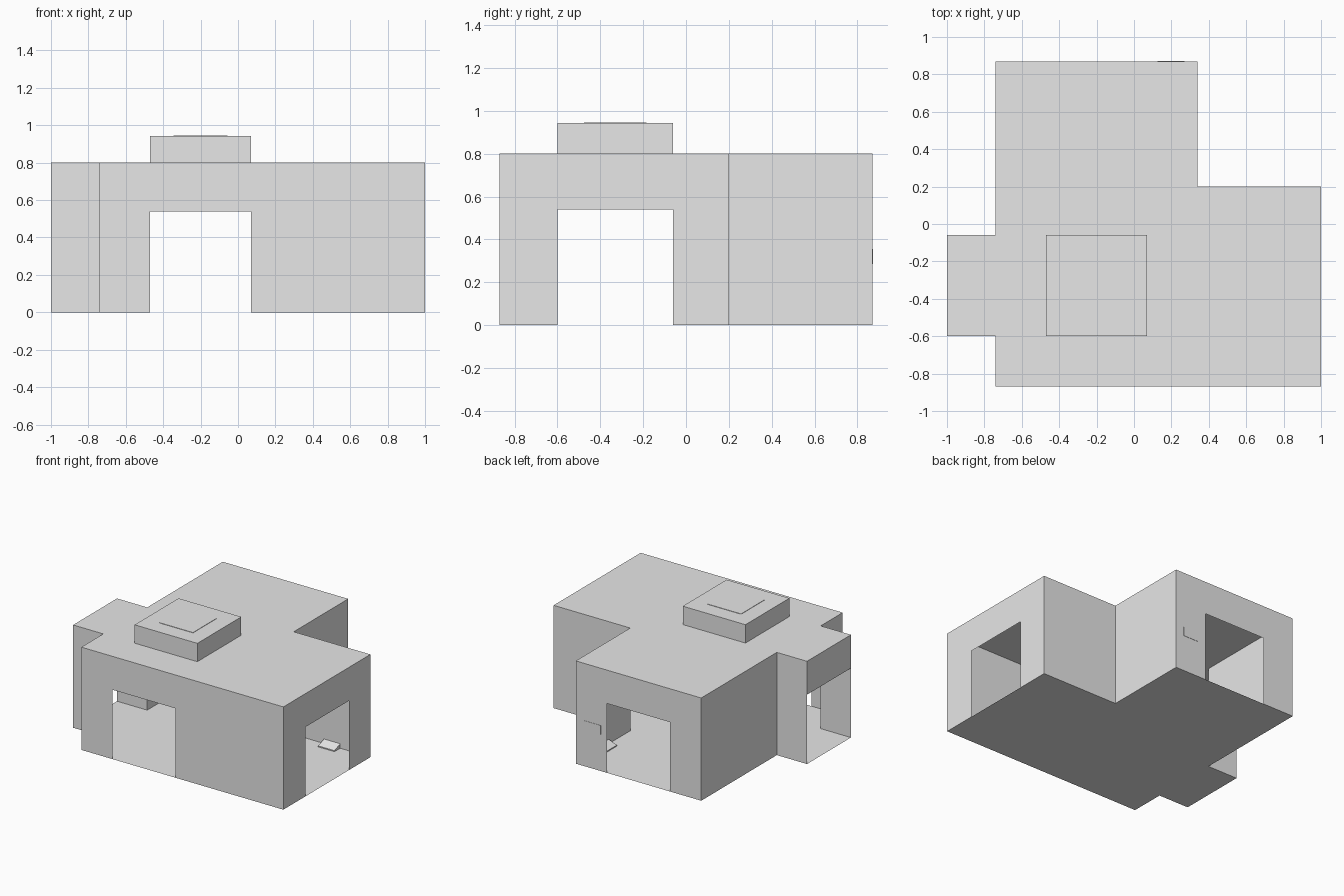
import bpy, bmesh

cube = bpy.data.objects.get("Cube")
if cube:
    bpy.data.objects.remove(cube, do_unlink=True)

grey = bpy.data.materials.new("plain_grey")
grey.use_nodes = True
grey.diffuse_color = (0.8, 0.8, 0.8, 1)
grey.node_tree.nodes["Principled BSDF"].inputs["Base Color"].default_value = (0.8, 0.8, 0.8, 1)


def finish(name, bm):
    bmesh.ops.remove_doubles(bm, verts=bm.verts[:], dist=0.0001)
    bmesh.ops.recalc_face_normals(bm, faces=bm.faces[:])
    bmesh.ops.dissolve_limit(bm, angle_limit=0.01, verts=bm.verts[:], edges=bm.edges[:])
    bmesh.ops.triangulate(bm, faces=[f for f in bm.faces if len(f.verts) > 4])
    mesh = bpy.data.meshes.new(name)
    bm.to_mesh(mesh)
    bm.free()
    mesh.materials.append(grey)
    obj = bpy.data.objects.new(name, mesh)
    bpy.context.collection.objects.link(obj)
    return obj


def quad(bm, points):
    bm.faces.new([bm.verts.new(p) for p in points])


def wall(bm, a, b, low, high):
    quad(bm, [(*a, low), (*b, low), (*b, high), (*a, high)])


def slab(bm, x, y, z):
    quad(bm, [(x[0], y[0], z), (x[1], y[0], z), (x[1], y[1], z), (x[0], y[1], z)])


def prism(name, outline, push):
    """Extrude a flat outline along a vector."""
    bm = bmesh.new()
    face = bm.faces.new([bm.verts.new(p) for p in outline])
    geom = bmesh.ops.extrude_face_region(bm, geom=[face], use_keep_orig=True)["geom"]
    bmesh.ops.translate(bm, vec=push, verts=[v for v in geom if isinstance(v, bmesh.types.BMVert)])
    return finish(name, bm)


# Floor plan grid
xs = [-1, -0.74, -0.47, 0.07, 0.34, 1]
ys = [-0.87, -0.6, -0.06, 0.2, 0.87]
DOOR, ROOF, HATCH = 0.54, 0.8, 0.943


def inside(i, j):
    if i == 0:
        return j == 1
    if i == 4:
        return 0 <= j < 3
    return 0 < i < 4 and 0 <= j < 4


# Hollow room shell: floor, ceiling, outer walls with doorways and raised hatch
shell = bmesh.new()
for i in range(5):
    for j in range(4):
        if not inside(i, j):
            continue
        x, y = xs[i:i + 2], ys[j:j + 2]
        hatch = i == 2 and j == 1
        slab(shell, x, y, 0)
        slab(shell, x, y, HATCH if hatch else ROOF)
        for di, dj in ((-1, 0), (1, 0), (0, -1), (0, 1)):
            if di:
                edge = x[di > 0]
                a, b = (edge, y[0]), (edge, y[1])
            else:
                edge = y[dj > 0]
                a, b = (x[0], edge), (x[1], edge)
            if hatch:
                wall(shell, a, b, ROOF, HATCH)
            if not inside(i + di, j + dj):
                doorway = (j == 1) if di else (i == 2)
                if not doorway:
                    wall(shell, a, b, 0, DOOR)
                wall(shell, a, b, DOOR, ROOF)
finish("room_shell", shell)

# Thin plate on the hatch
prism("hatch_plate", [(-0.345, -0.475, HATCH), (-0.055, -0.475, HATCH),
                      (-0.055, -0.185, HATCH), (-0.345, -0.185, HATCH)], (0, 0, 0.003))

# Thin panel beside the back doorway
prism("door_panel", [(0.125, 0.87, 0.285), (0.27, 0.87, 0.285),
                     (0.27, 0.87, 0.355), (0.125, 0.87, 0.355)], (0, 0.002, 0))

# Small wedges at the foot of the two inner walls
prism("side_wedge", [(0.6, 0.13, 0), (0.6, 0.2, 0), (0.6, 0.2, 0.035), (0.6, 0.13, 0.008)], (0.14, 0, 0))
prism("back_wedge", [(0.27, 0.465, 0), (0.34, 0.465, 0), (0.34, 0.465, 0.035), (0.27, 0.465, 0.008)], (0, 0.14, 0))
